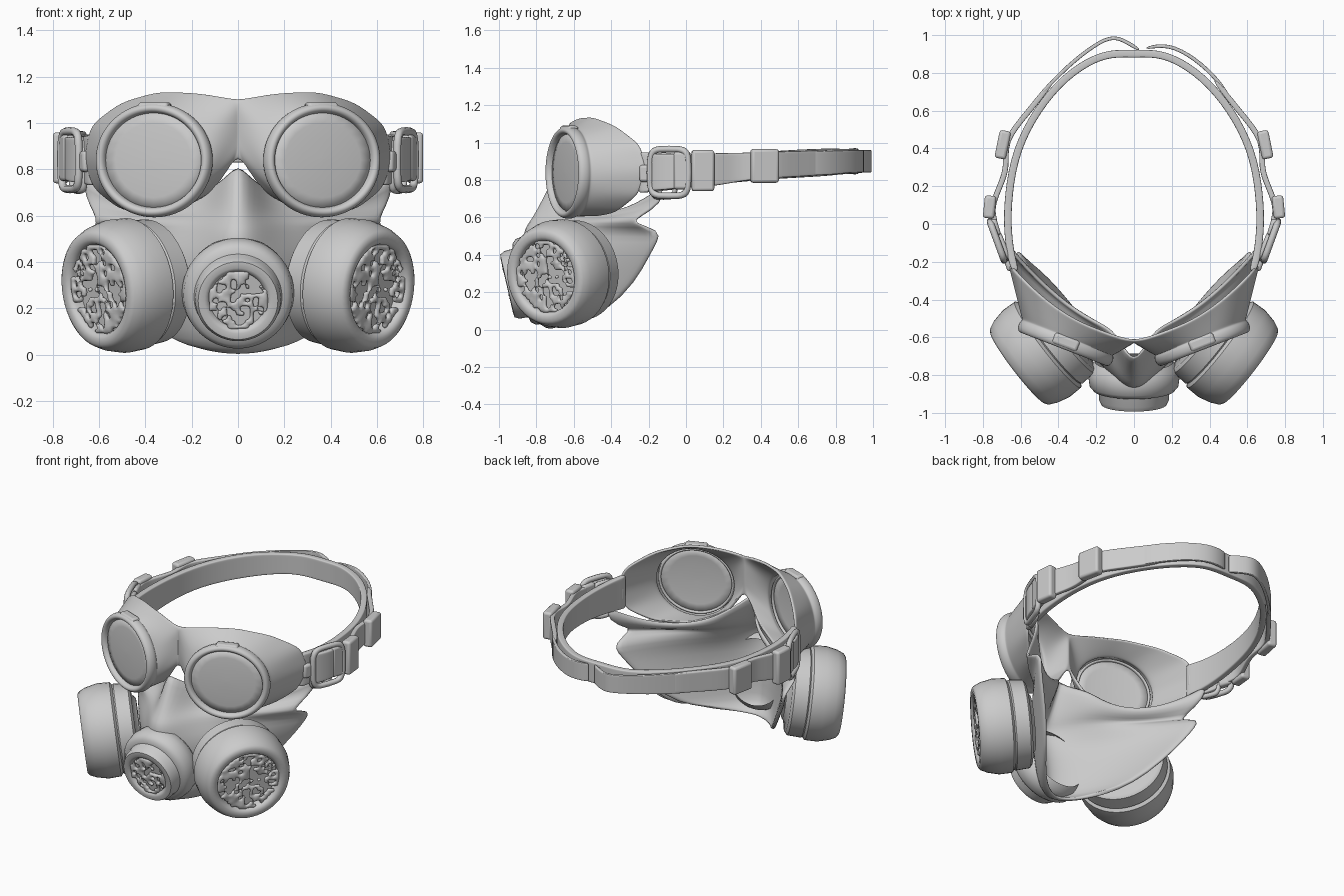
import bpy, bmesh, random
from math import sin, cos, pi, exp, copysign
from mathutils import Vector, Matrix

if "Cube" in bpy.data.objects:
    bpy.data.objects.remove(bpy.data.objects["Cube"])

random.seed(4)


def finish(name, bm, mirror=False, thick=0, sub=0, bevel=0, by_angle=False):
    bmesh.ops.recalc_face_normals(bm, faces=bm.faces)
    me = bpy.data.meshes.new(name)
    bm.to_mesh(me)
    bm.free()
    ob = bpy.data.objects.new(name, me)
    bpy.context.collection.objects.link(ob)
    me.polygons.foreach_set("use_smooth", [True] * len(me.polygons))
    if by_angle:
        bpy.context.view_layer.objects.active = ob
        ob.select_set(True)
        bpy.ops.object.shade_smooth_by_angle(angle=0.7)
        ob.select_set(False)
    if mirror:
        m = ob.modifiers.new("mirror", 'MIRROR')
        m.merge_threshold = 0.002
    if bevel:
        m = ob.modifiers.new("bevel", 'BEVEL')
        m.width, m.segments = bevel, 3
    if thick:
        m = ob.modifiers.new("thickness", 'SOLIDIFY')
        m.thickness, m.offset = thick, 0
    if sub:
        m = ob.modifiers.new("smooth", 'SUBSURF')
        m.levels = m.render_levels = sub
    return ob


def loft(name, rings, loop=True, cyclic=False, cap=False, **kw):
    bm = bmesh.new()
    vs = [[bm.verts.new(p) for p in r] for r in rings]
    n = len(rings[0])
    pairs = list(zip(vs, vs[1:])) + ([(vs[-1], vs[0])] if cyclic else [])
    for a, b in pairs:
        for i in range(n if loop else n - 1):
            j = (i + 1) % n
            bm.faces.new((a[i], a[j], b[j], b[i]))
    if cap:
        bm.faces.new(vs[-1])
    return finish(name, bm, **kw)


def frame(origin, axis):
    return Matrix.Translation(origin) @ Vector(axis).to_track_quat('Z', 'Y').to_matrix().to_4x4()


def lathe(name, profile, mat, **kw):
    rings = [[mat @ Vector((r * cos(2 * pi * i / 48), r * sin(2 * pi * i / 48), h))
              for i in range(48)] for r, h in profile]
    return loft(name, rings, cap=True, by_angle=True, **kw)


def grille(name, radius, h, mat, n, **kw):
    # perforated disc: jittered grid with random cells removed
    bm = bmesh.new()
    bmesh.ops.create_grid(bm, x_segments=n, y_segments=n, size=radius)
    out = [f for f in bm.faces if f.calc_center_median().length > radius * 0.98
           or (random.random() < 0.4 and f.calc_center_median().length < radius * 0.9)]
    bmesh.ops.delete(bm, geom=out, context='FACES')
    j = radius / n * 0.45
    for v in bm.verts:
        v.co += Vector((random.uniform(-j, j), random.uniform(-j, j), h + random.uniform(-.006, .006)))
    bm.transform(mat)
    return finish(name, bm, thick=0.025, sub=1, **kw)


def block(name, loc, size, yaw, bevel=0.015):
    bm = bmesh.new()
    bmesh.ops.create_cube(bm, size=1)
    bm.transform(Matrix.Translation(loc) @ Matrix.Rotation(yaw, 4, 'Z') @ Matrix.Diagonal((*size, 1)))
    return finish(name, bm, mirror=True, bevel=bevel, by_angle=True)


def band(name, pts, thick, **kw):
    # each point: x, y, centre z, height
    rings = [[(x, y, z + h * k) for k in (-.5, -.45, 0, .45, .5)] for x, y, z, h in pts]
    return loft(name, rings, loop=False, thick=thick, sub=2, **kw)


def buckle(name, loc, yaw, half_len, half_h, r):
    # rounded rectangular wire frame
    mat = Matrix.Translation(loc) @ Matrix.Rotation(yaw, 4, 'Z')
    se = lambda c: copysign(abs(c) ** 0.45, c)
    rings = []
    for i in range(32):
        t = 2 * pi * i / 32
        p = Vector((0, half_len * se(cos(t)), half_h * se(sin(t))))
        d = p.normalized()
        rings.append([mat @ (p + r * cos(a) * d + Vector((r * sin(a), 0, 0)))
                      for a in (k * pi / 4 for k in range(8))])
    return loft(name, rings, cyclic=True, mirror=True)


# face mask: rows of z, half width, edge y, centre y, nose depth, nose width
rows = [(0.008, .19, -.60, -.71, 0, .2), (.03, .25, -.54, -.78, 0, .2),
        (.10, .34, -.42, -.81, 0, .2), (.25, .47, -.27, -.81, 0, .2),
        (.40, .57, -.19, -.78, .07, .19), (.47, .61, -.15, -.73, .13, .17),
        (.53, .63, -.13, -.69, .17, .15), (.57, .61, -.29, -.65, .18, .14),
        (.62, .62, -.25, -.61, .19, .12), (.70, .66, -.12, -.58, .18, .10),
        (.80, .67, -.12, -.575, .14, .075)]
rings = []
for z, hw, ye, yc, nose, w in rows:
    ring = []
    for i in range(33):
        u = i / 16 - 1
        x = hw * u
        top = .635 + 1.45 * (abs(x) - .36) ** 2
        zz = z + .035 * u * u * (z < .09) if z <= .57 else .57 + (z - .57) * (top - .57) / .23
        ring.append((x, yc + (ye - yc) * abs(u) ** 1.75 - nose * exp(-(x / w) ** 2), zz))
    rings.append(ring)
loft("face_mask", rings, loop=False, thick=0.025, sub=1)

# goggle cups: loft from the face contour to the angled lens rim
contour = [(.66, .85), (.63, .99), (.5, 1.085), (.34, 1.13), (.17, 1.125), (0, 1.10),
           (0, .98), (0, .87), (.12, .70), (.32, .61), (.5, .63), (.62, .72)]
back = []
for (x0, z0), (x1, z1) in zip(contour, contour[1:] + contour[:1]):
    for x, z in ((x0, z0), ((x0 + x1) / 2, (z0 + z1) / 2)):
        y = -.59 + .87 * x * x - .03 * exp(-(x / .1) ** 2)
        back.append(Vector((x, y, z)))
C, T, N = Vector((.362, -.63, .84)), Vector((.93, .36, 0)), Vector((.36, -.93, 0))


def rim(s, d):
    return [C + T * (.25 * s * cos(a)) + Vector((0, 0, .23 * s * sin(a))) + N * d
            for a in (k * pi / 12 for k in range(24))]


outer = rim(1.0, -.03)
mix = lambda f: [a.lerp(b, f) for a, b in zip(back, outer)]
loft("goggle_body", [back, mix(.08), mix(.5), mix(.9), outer, rim(1.05, -.015), rim(1.05, .015),
                     rim(1.0, .03), rim(.95, .025), rim(.93, .005), rim(.92, -.02)],
     mirror=True, thick=.018, sub=2)
loft("goggle_lens", [rim(.94, 0), rim(.7, .006), rim(.4, .01), rim(.05, .012)],
     cap=True, mirror=True, thick=.012)
block("lens_clip", (.36, -.625, 1.075), (.14, .06, .03), .37)

# side filter canisters
side = frame((.36, -.565, .32), (.78, -.6, -.12))
lathe("side_filter", [(.17, -.025), (.2, 0), (.25, 0), (.268, .015), (.275, .1),
                      (.268, .108), (.287, .122), (.29, .2), (.274, .27), (.256, .31), (.24, .322),
                      (.215, .322), (.2, .315), (.192, .3), (.19, .26), (.01, .26)], side, mirror=True)
grille("side_filter_grille", .195, .298, side, 17, mirror=True)

# central exhaust valve
mid = frame((0, -.76, .278), (0, -.96, -.22))
lathe("centre_valve", [(.205, -.03), (.235, 0), (.242, .05), (.235, .1), (.215, .122), (.19, .128),
                       (.187, .135), (.185, .175), (.172, .2), (.145, .203), (.13, .195),
                       (.122, .18), (.01, .178)], mid)
grille("centre_valve_grille", .128, .188, mid, 13)

# head strap, with a slack outer layer on the sides and loose layers at the back
band("head_strap", [(0, .90, .90, .14), (.12, .905, .90, .14), (.24, .865, .90, .13), (.4, .75, .895, .15),
                    (.55, .55, .885, .15), (.64, .34, .87, .15), (.67, .1, .855, .17),
                    (.668, -.05, .845, .19), (.65, -.18, .84, .21), (.625, -.255, .84, .22)],
     .04, mirror=True)
band("strap_outer_layer", [(.42, .77, .895, .13), (.57, .58, .885, .14), (.69, .44, .88, .14),
                           (.67, .3, .87, .15), (.71, .2, .86, .17), (.76, .08, .85, .18),
                           (.73, 0, .85, .18), (.74, -.08, .845, .19), (.68, -.2, .84, .2)],
     .03, mirror=True)
band("strap_rear_loop", [(-.5, .68, .89, .14), (-.35, .84, .895, .13), (-.2, .955, .90, .12),
                         (-.11, .995, .90, .12), (-.04, .965, .90, .12), (.03, .92, .90, .12)], .02)
band("strap_rear_layer", [(.06, .93, .90, .12), (.18, .955, .90, .12), (.32, .88, .90, .12),
                          (.45, .76, .89, .13), (.52, .64, .89, .13)], .02)

# buckles and strap slides
buckle("side_buckle", (.725, -.09, .84), -.35, .11, .125, .018)
buckle("inner_buckle", (.69, -.12, .82), -.4, .07, .11, .016)
block("front_slide", (.765, .09, .85), (.06, .12, .22), .1)
block("rear_slide", (.695, .42, .875), (.06, .15, .18), .2)
block("buckle_tab", (.74, -.02, .85), (.05, .09, .2), -.3)
block("goggle_hinge", (.65, -.215, .835), (.06, .06, .09), -.35)
